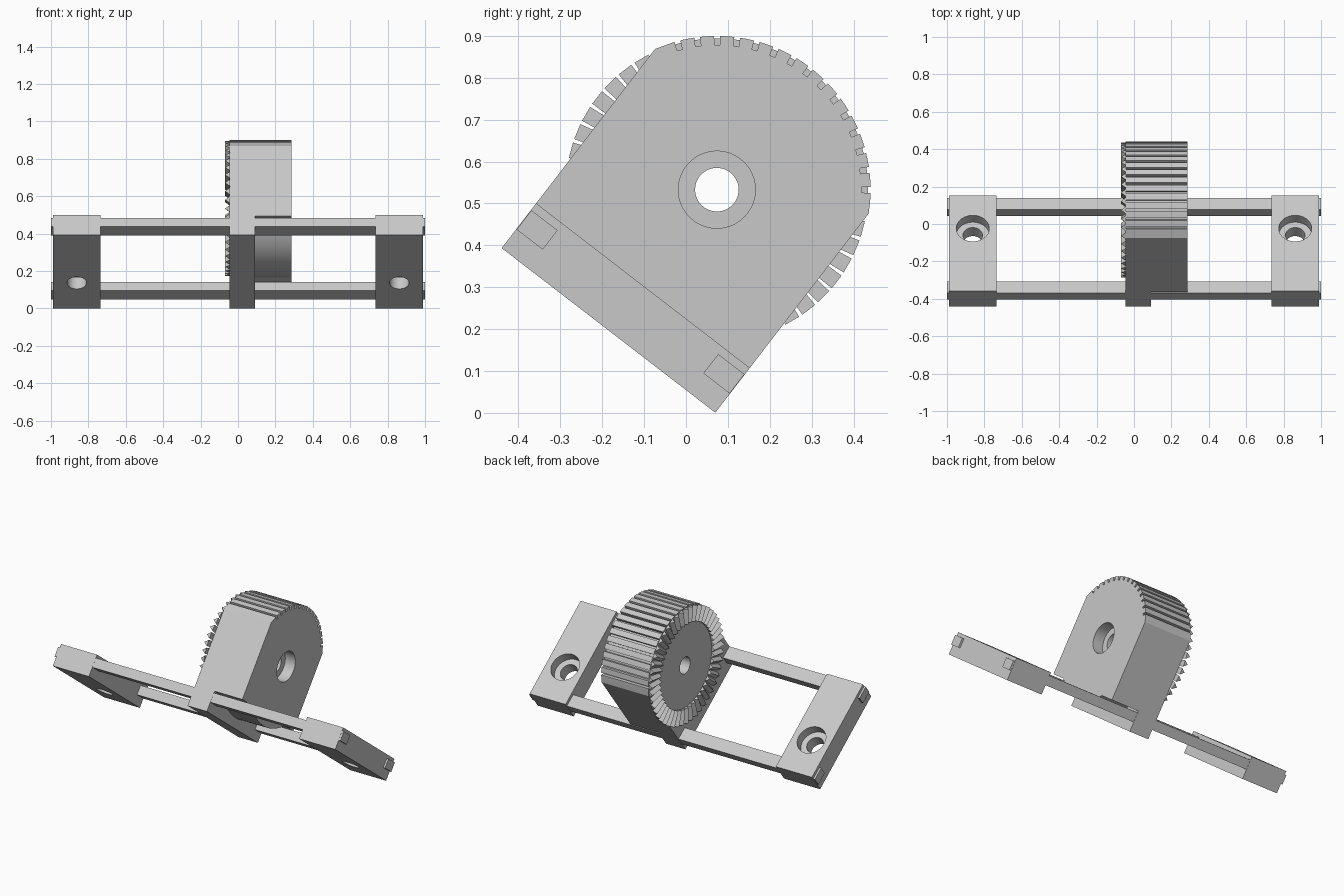
import bpy
import bmesh
from math import sin, cos, pi, radians, acos
from mathutils import Matrix, Vector

cube = bpy.data.objects.get("Cube")
if cube:
    bpy.data.objects.remove(cube, do_unlink=True)

# Single grey plastic
grey = bpy.data.materials.new("grey plastic")
grey.use_nodes = True
color = (0.58, 0.58, 0.58, 1)
grey.diffuse_color = color
grey.node_tree.nodes["Principled BSDF"].inputs["Base Color"].default_value = color

# The part is laid out flat as (x, depth, height), then tilted forward
TILT = Matrix.Translation((0, -0.185, 0.197)) @ Matrix.Rotation(radians(-37.6), 4, "X")
HALF = 0.322            # half depth of frame and body
HUB = 0.424             # height of the hub axis
RIM = 0.367             # rim radius
THICK = 0.135           # thickness of the end blocks
STEP = radians(7.5)     # pitch of grip notches and face teeth
FACE, MID, BACK = -0.045, 0.09, 0.285


def finish(name, bm):
    bmesh.ops.recalc_face_normals(bm, faces=bm.faces)
    mesh = bpy.data.meshes.new(name)
    bm.to_mesh(mesh)
    bm.free()
    mesh.materials.append(grey)
    ob = bpy.data.objects.new(name, mesh)
    bpy.context.collection.objects.link(ob)
    ob.matrix_world = TILT
    return ob


def box(name, low, high):
    bm = bmesh.new()
    low, high = Vector(low), Vector(high)
    bmesh.ops.create_cube(bm, size=1, matrix=Matrix.Translation((low + high) / 2)
                          @ Matrix.Diagonal((*(high - low), 1)))
    return finish(name, bm)


def add_prism(bm, rings):
    """Join two matching outlines into a closed solid."""
    a, b = [[bm.verts.new(p) for p in ring] for ring in rings]
    bm.faces.new(a)
    bm.faces.new(b[::-1])
    for i in range(len(a)):
        j = (i + 1) % len(a)
        bm.faces.new((a[i], b[i], b[j], a[j]))


def extrude_x(name, outline, x0, x1):
    bm = bmesh.new()
    add_prism(bm, [[(x, y, z) for y, z in outline] for x in (x0, x1)])
    return finish(name, bm)


def drill(ob, center, axis, radius, length):
    """Cut a round hole centred on a point, along X or Z."""
    bm = bmesh.new()
    turn = Matrix.Rotation(pi / 2, 4, "Y") if axis == "X" else Matrix()
    bmesh.ops.create_cone(bm, cap_ends=True, segments=64, radius1=radius,
                          radius2=radius, depth=length,
                          matrix=Matrix.Translation(center) @ turn)
    cutter = finish("hole_cutter", bm)
    cutter.hide_render = True
    bpy.context.view_layer.update()
    mod = ob.modifiers.new("hole", "BOOLEAN")
    mod.object = cutter
    mod.solver = "EXACT"
    with bpy.context.temp_override(object=ob, active_object=ob, selected_objects=[ob]):
        bpy.ops.object.modifier_apply(modifier=mod.name)
    bpy.data.objects.remove(cutter, do_unlink=True)


def rim_point(angle, radius=RIM):
    """Point round the hub, angle measured from straight up."""
    return radius * sin(angle), HUB + radius * cos(angle)


def notched_top():
    """Rounded top with square grip notches, from one flat side to the other."""
    edge = pi / 2 - acos(HALF / RIM)
    half_gap = 0.007 / RIM
    points = [(-HALF, rim_point(edge)[1])]
    for k in range(-7, 8):
        a = k * STEP
        for offset, radius in ((-half_gap, RIM), (-half_gap, RIM - 0.022),
                               (half_gap, RIM - 0.022), (half_gap, RIM),
                               (STEP / 2, RIM)):
            points.append(rim_point(a + offset, radius))
    points.append((HALF, rim_point(edge)[1]))
    return points


# Body half that stands on the frame
mount_half = extrude_x("mount_half", notched_top() + [(HALF, 0), (-HALF, 0)], FACE, MID)

# Body half that clears the rails, with the round underside of the hub
LIFT = 0.125
spread = acos((HUB - LIFT) / RIM)
belly = [rim_point(pi - spread + 2 * spread * i / 24) for i in range(25)]
free_half = extrude_x("free_half", notched_top() + [(HALF, LIFT)] + belly + [(-HALF, LIFT)],
                      MID, BACK)

# Pivot bore and bolt head recess
for half in (mount_half, free_half):
    drill(half, (0.1, 0, HUB), "X", 0.052, 1)
drill(free_half, (BACK, 0, HUB), "X", 0.092, 0.14)

# Ring of radial locking teeth
bm = bmesh.new()
for k in range(48):
    spin = Matrix.Translation((0, 0, HUB)) @ Matrix.Rotation(k * STEP, 4, "X")
    rings = []
    for radius, half_width in ((0.265, 0.017), (0.361, 0.019)):
        rings.append([spin @ Vector(p) for p in ((FACE + 0.001, -half_width, radius),
                                                 (FACE + 0.001, half_width, radius),
                                                 (FACE - 0.024, 0, radius))])
    add_prism(bm, rings)
finish("locking_teeth", bm)

# Two long rails
for name, side in (("front_rail", -1), ("back_rail", 1)):
    near, far = sorted((side * 0.242, side * (HALF - 0.001)))
    box(name, (-1, near, 0.057), (1, far, 0.115))

# End blocks with counterbored screw holes
for name, side in (("right_end_block", -1), ("left_end_block", 1)):
    x0, x1 = sorted((side * 0.736, side * 0.988))
    block = box(name, (x0, -HALF, 0), (x1, HALF, THICK))
    screw = side * 0.862
    drill(block, (screw, 0.1, 0.07), "Z", 0.052, 1)
    drill(block, (screw, 0.1, THICK), "Z", 0.088, 0.12)

# Smooth the round walls and keep crisp edges
for ob in (mount_half, free_half, bpy.data.objects["left_end_block"],
           bpy.data.objects["right_end_block"]):
    bpy.ops.object.select_all(action="DESELECT")
    ob.select_set(True)
    bpy.context.view_layer.objects.active = ob
    bpy.ops.object.shade_smooth_by_angle(angle=radians(20))
